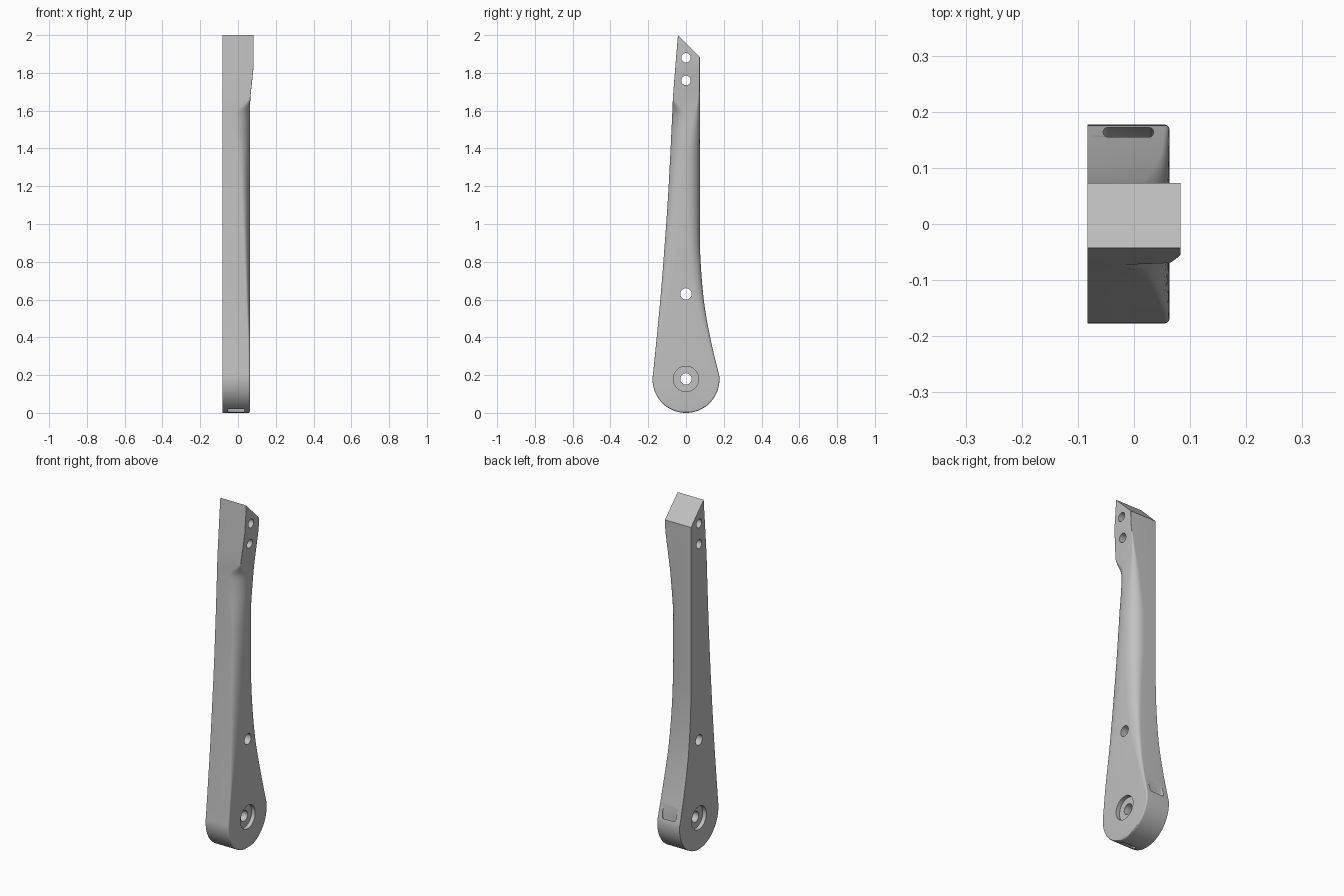
import bpy, bmesh
from math import sin, cos, pi, sqrt
from mathutils import Vector

if "Cube" in bpy.data.objects:
    bpy.data.objects.remove(bpy.data.objects["Cube"])

BACK_X = -0.083          # flat mounting side
HUB = 0.177              # hub radius and centre height

# Stations: z, front y, rear y, outer x, front corner (y, x), rear corner (y, x)
STATIONS = [
    (0.20, -.175, .175, .063, .008, .008, .008, .008),
    (0.40, -.155, .128, .063, .014, .012, .025, .015),
    (0.60, -.136, .094, .063, .045, .020, .050, .030),
    (0.85, -.116, .075, .063, .070, .030, .062, .050),
    (1.10, -.098, .073, .063, .080, .042, .070, .065),
    (1.35, -.084, .073, .063, .080, .058, .068, .064),
    (1.58, -.073, .073, .063, .070, .080, .030, .030),
    (1.67, -.069, .073, .066, .001, .001, .012, .012),
    (1.85, -.055, .073, .083, .001, .001, .001, .001),
    (2.02, -.041, .073, .083, .001, .001, .001, .001),
]


def slope(i, k):
    a, b = STATIONS[max(i - 1, 0)], STATIONS[min(i + 1, len(STATIONS) - 1)]
    return (b[k] - a[k]) / (b[0] - a[0])


def station_at(z):
    """Smooth blend of the stations, kept inside the two neighbours."""
    i = 0
    while i < len(STATIONS) - 2 and z > STATIONS[i + 1][0]:
        i += 1
    a, b = STATIONS[i], STATIONS[i + 1]
    h = b[0] - a[0]
    t = (z - a[0]) / h
    out = []
    for k in range(1, 8):
        v = ((1 + 2 * t) * (1 - t) ** 2 * a[k] + t * (1 - t) ** 2 * h * slope(i, k)
             + t * t * (3 - 2 * t) * b[k] + t * t * (t - 1) * h * slope(i + 1, k))
        out.append(min(max(v, min(a[k], b[k])), max(a[k], b[k])))
    return out


def section(z, yf, yb, x, fy, fx, by, bx, n=10):
    """Ring with a flat back and two elliptical outer corners."""
    pts = [Vector((BACK_X, yf, z))]
    for i in range(n + 1):
        a = i / n * pi / 2
        pts.append(Vector((x - fx + fx * sin(a), yf + fy - fy * cos(a), z)))
    for i in range(n + 1):
        a = i / n * pi / 2
        pts.append(Vector((x - bx + bx * cos(a), yb - by + by * sin(a), z)))
    pts.append(Vector((BACK_X, yb, z)))
    return pts


def loft(name, rings):
    """Closed skin over a list of equal rings."""
    bm = bmesh.new()
    rows = [[bm.verts.new(p) for p in ring] for ring in rings]
    n = len(rows[0])
    for lo, hi in zip(rows, rows[1:]):
        for i in range(n):
            j = (i + 1) % n
            bm.faces.new((lo[i], lo[j], hi[j], hi[i]))
    bm.faces.new(rows[0][::-1])
    bm.faces.new(rows[-1])
    bmesh.ops.recalc_face_normals(bm, faces=bm.faces)
    mesh = bpy.data.meshes.new(name)
    bm.to_mesh(mesh)
    bm.free()
    ob = bpy.data.objects.new(name, mesh)
    bpy.context.collection.objects.link(ob)
    return ob


def disc_cutter(z, r, x0, x1, n=40):
    return loft("hole_cutter", [[Vector((x, r * cos(2 * pi * i / n), z + r * sin(2 * pi * i / n)))
                                 for i in range(n)] for x in (x0, x1)])


# Arm: round hub below, tapering upward into a square block
rings = []
for i in range(25):
    z = 0.0004 + 0.1996 * (1 - cos(i / 24 * pi / 2))
    half = sqrt(HUB ** 2 - (z - HUB) ** 2)
    r = min(.008, half * .5)
    x = .063 - .007 * max(0, 1 - z / .01) ** 2
    rings.append(section(z, -half, half, x, r, r, r, r))
for i in range(1, 92):
    z = 0.2 + 0.02 * i
    rings.append(section(z, *station_at(z)))
arm = loft("arm", rings)

# Slanted cut across the top
bm = bmesh.new()
bm.from_mesh(arm.data)
bmesh.ops.bisect_plane(bm, geom=bm.verts[:] + bm.edges[:] + bm.faces[:],
                       plane_co=(0, -.043, 2), plane_no=(0, 1, 1), clear_outer=True)
bmesh.ops.holes_fill(bm, edges=[e for e in bm.edges if e.is_boundary])
bmesh.ops.recalc_face_normals(bm, faces=bm.faces)
bm.to_mesh(arm.data)
bm.free()

# Bolt holes, and shallow seats on both sides of the hub
cutters = [disc_cutter(z, r, -.2, .2)
           for z, r in ((1.88, .025), (1.76, .025), (.63, .03), (.18, .03))]
cutters += [disc_cutter(.18, .067, .04, .2), disc_cutter(.18, .067, -.2, -.06)]

# Strap channel: down the rear edge, around the hub and out underneath
R, T = .1635, .0085
path = [(Vector((0, R, .42)), Vector((0, 1, 0)))]
for i in range(25):
    a = -i / 24 * pi / 2
    d = Vector((0, cos(a), sin(a)))
    path.append((Vector((0, 0, HUB)) + d * R, d))
path.append((Vector((0, -.25, HUB - R)), Vector((0, 0, -1))))
rings = []
for centre, out in path:
    ring = []
    for i in range(20):
        a = (i + .5) / 20 * 2 * pi
        side = .0365 if cos(a) > 0 else -.0365
        ring.append(centre + Vector((-.01 + side + T * cos(a), 0, 0)) + out * T * sin(a))
    rings.append(ring)
cutters.append(loft("strap_cutter", rings))

# Apply all cuts
for c in cutters:
    c.hide_render = True
    m = arm.modifiers.new("cut", 'BOOLEAN')
    m.operation, m.solver, m.object = 'DIFFERENCE', 'EXACT', c
bpy.context.view_layer.update()
mesh = bpy.data.meshes.new_from_object(arm.evaluated_get(bpy.context.evaluated_depsgraph_get()))
arm.modifiers.clear()
arm.data = mesh
for c in cutters:
    bpy.data.objects.remove(c)

# Material and shading
mat = bpy.data.materials.new("light_grey")
mat.use_nodes = True
grey = (.53, .53, .53, 1)
mat.diffuse_color = grey
mat.node_tree.nodes["Principled BSDF"].inputs["Base Color"].default_value = grey
mesh.materials.clear()
mesh.materials.append(mat)
bpy.ops.object.select_all(action='DESELECT')
arm.select_set(True)
bpy.context.view_layer.objects.active = arm
bpy.ops.object.shade_smooth_by_angle(angle=pi / 7)
